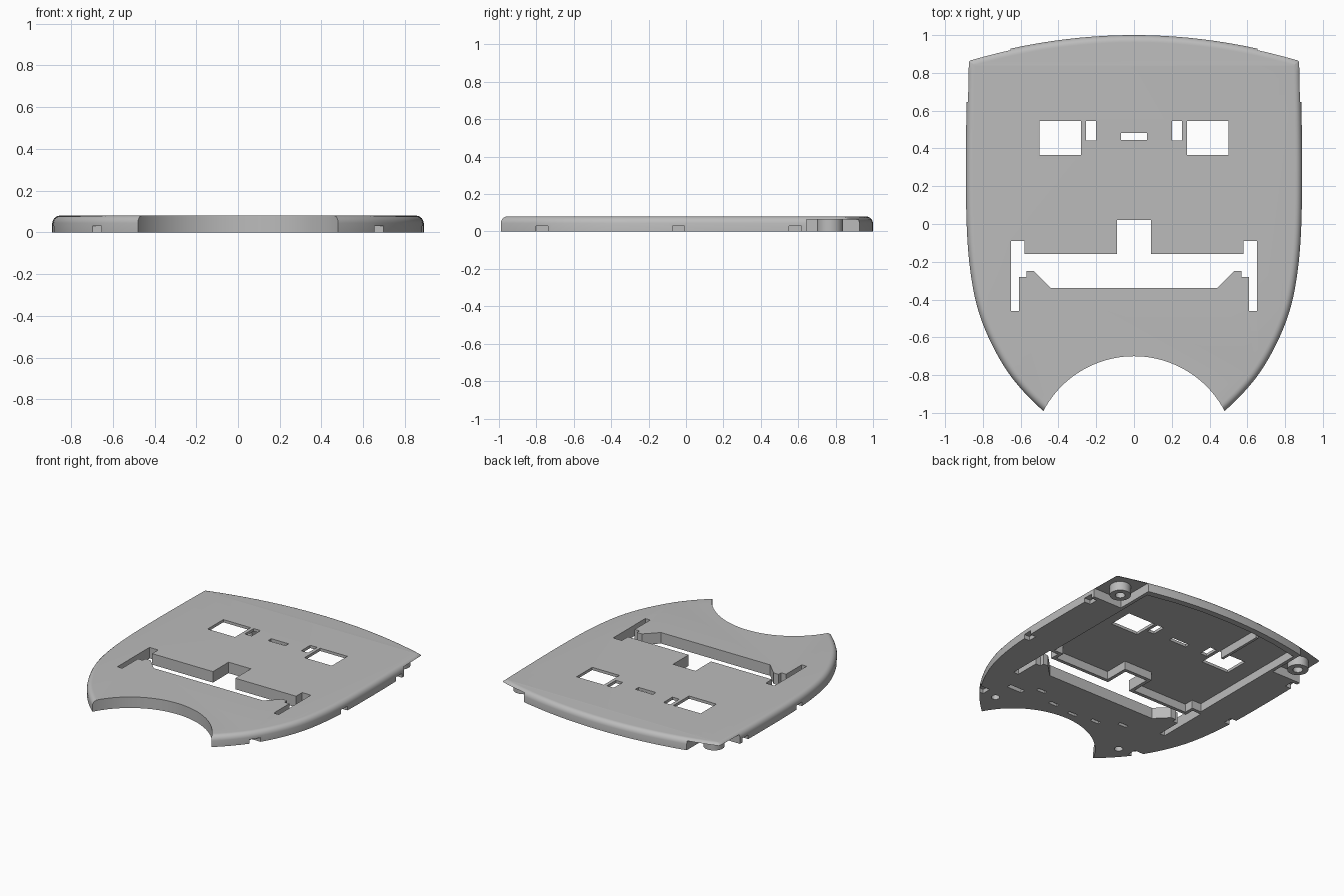
import bpy, bmesh, math
from mathutils import Vector

if "Cube" in bpy.data.objects:
    bpy.data.objects.remove(bpy.data.objects["Cube"])

grey = bpy.data.materials.new("plain_grey")
grey.diffuse_color = (0.5, 0.5, 0.5, 1)
grey.use_nodes = True
grey.node_tree.nodes["Principled BSDF"].inputs["Base Color"].default_value = grey.diffuse_color


def stack(name, loops):
    """Closed solid through a stack of equal-length loops of (x, y, z)."""
    bm = bmesh.new()
    rings = [[bm.verts.new(p) for p in loop] for loop in loops]
    n = len(rings[0])
    for a, b in zip(rings, rings[1:]):
        for i in range(n):
            j = (i + 1) % n
            bm.faces.new((a[i], a[j], b[j], b[i]))
    bm.faces.new(rings[0][::-1])
    bm.faces.new(rings[-1])
    bmesh.ops.recalc_face_normals(bm, faces=bm.faces)
    me = bpy.data.meshes.new(name)
    bm.to_mesh(me)
    bm.free()
    me.materials.append(grey)
    ob = bpy.data.objects.new(name, me)
    bpy.context.collection.objects.link(ob)
    return ob


def prism(name, pts, z0, z1):
    return stack(name, [[(x, y, z) for x, y in pts] for z in (z0, z1)])


def box(name, x0, x1, y0, y1, z0, z1):
    return prism(name, [(x0, y0), (x1, y0), (x1, y1), (x0, y1)], z0, z1)


def disc(name, cx, cy, r, z0, z1, n=32):
    ring = [(cx + r * math.cos(2 * math.pi * i / n), cy + r * math.sin(2 * math.pi * i / n)) for i in range(n)]
    return prism(name, ring, z0, z1)


def cut(target, cutter):
    cutter.hide_render = True
    mod = target.modifiers.new("cut", 'BOOLEAN')
    mod.operation, mod.solver, mod.object = 'DIFFERENCE', 'EXACT', cutter
    bpy.context.view_layer.objects.active = target
    bpy.ops.object.modifier_apply(modifier=mod.name)
    bpy.data.objects.remove(cutter)


def mirrored(pts):
    """Right half, listed from top to bottom, closed with its mirror image."""
    return pts + [(-x, y) for x, y in reversed(pts) if abs(x) > 1e-6]


def spline(pts, steps):
    pts = [Vector(p) for p in pts]
    ext = [2 * pts[0] - pts[1]] + pts + [2 * pts[-1] - pts[-2]]
    out = []
    for a, b, c, d in zip(ext, ext[1:], ext[2:], ext[3:]):
        for k in range(steps):
            t = k / steps
            p = 0.5 * (2 * b + (c - a) * t + (2 * a - 5 * b + 4 * c - d) * t * t + (3 * b - a - 3 * c + d) * t ** 3)
            out.append((p.x, p.y))
    return out + [tuple(pts[-1])]


def inset(pts, d):
    """Offset a clockwise outline inwards by d."""
    out, n = [], len(pts)
    for i in range(n):
        p, a, b = Vector(pts[i]), Vector(pts[i - 1]), Vector(pts[(i + 1) % n])
        u, v = (p - a).normalized(), (b - p).normalized()
        n1, n2 = Vector((u.y, -u.x)), Vector((v.y, -v.x))
        m = p + (n1 + n2) * d / (1 + n1.dot(n2))
        out.append((m.x, m.y))
    return out


# Shield-shaped plate with a rounded upper edge
back = [(x, 1 - 0.13 * (x / 0.88) ** 2) for x in [0.87 * i / 12 for i in range(13)]]
side = spline([(0.882, 0.86), (0.887, 0.6), (0.89, 0.3), (0.886, 0.0), (0.87, -0.22), (0.835, -0.42),
               (0.775, -0.59), (0.69, -0.75), (0.6, -0.87), (0.48, -0.99), (0.3, -1.14)], 5)
outline = mirrored(back + side)
profile = [(0, 0), (0, 0.045), (0.003, 0.057), (0.009, 0.067), (0.018, 0.075), (0.028, 0.079), (0.038, 0.08)]
plate = stack("shield_plate", [[(x, y, z) for x, y in inset(outline, d)] for d, z in profile])

# Round bite at the front
cut(plate, disc("front_bite", 0, -1.242, 0.542, -0.1, 0.2, 128))

# Hollow underside, leaving a rib around the slot
pocket = [(0, 0.955), (0.2, 0.95), (0.42, 0.925), (0.63, 0.885), (0.63, -0.065),
          (0.555, -0.065), (0.555, -0.135), (0.115, -0.135), (0.115, 0.045)]
cut(plate, prism("underside_pocket", mirrored(pocket), -0.05, 0.06))

# Wide through slot
slot = [(0.09, 0.02), (0.09, -0.16), (0.58, -0.16), (0.58, -0.09), (0.65, -0.09), (0.65, -0.46),
        (0.61, -0.46), (0.61, -0.28), (0.57, -0.28), (0.57, -0.25), (0.53, -0.25), (0.44, -0.34)]
cut(plate, prism("wide_slot", mirrored(slot), -0.1, 0.2))

# Middle window and front underside slots
cut(plate, box("middle_window", -0.07, 0.07, 0.446, 0.482, -0.1, 0.2))
cut(plate, box("long_front_slot", 0.44, 0.56, -0.635, -0.6, -0.05, 0.03))
cut(plate, box("front_slot", -0.035, 0.035, -0.645, -0.62, -0.05, 0.03))

for s in (-1, 1):
    def side_box(name, x0, x1, y0, y1, z0, z1):
        a, b = sorted((s * x0, s * x1))
        return box(name, a, b, y0, y1, z0, z1)

    # Windows
    cut(plate, side_box("large_window", 0.28, 0.5, 0.365, 0.545, -0.1, 0.2))
    cut(plate, side_box("small_window", 0.2, 0.255, 0.442, 0.545, -0.1, 0.2))
    # Thinned back corners
    cut(plate, side_box("corner_relief", 0.655, 1.0, 0.645, 1.05, -0.05, 0.065))
    # Edge notches, underside slots and screw holes
    for x, y in ((0.67, -0.77), (0.885, -0.04), (0.885, 0.585)):
        cut(plate, side_box("edge_notch", x - 0.045, x + 0.06, y - 0.033, y + 0.033, -0.05, 0.03))
    for x, y in ((0.18, -0.61), (0.35, -0.53)):
        cut(plate, side_box("front_slot", x - 0.035, x + 0.035, y - 0.013, y + 0.013, -0.05, 0.03))
    cut(plate, disc("screw_hole", s * 0.53, -0.79, 0.028, -0.05, 0.04))
    # Corner screw posts
    post = disc("screw_post", s * 0.765, 0.77, 0.07, 0, 0.067)
    cut(post, disc("post_hole", s * 0.765, 0.77, 0.033, -0.05, 0.045))

# Stiffening rib under the back
box("underside_rib", -0.3, -0.28, 0.56, 0.92, 0, 0.062)

# Smooth shading with crisp edges
bpy.ops.object.select_all(action='DESELECT')
for ob in bpy.context.scene.objects:
    ob.select_set(True)
bpy.context.view_layer.objects.active = plate
bpy.ops.object.shade_smooth_by_angle(angle=math.radians(30))
